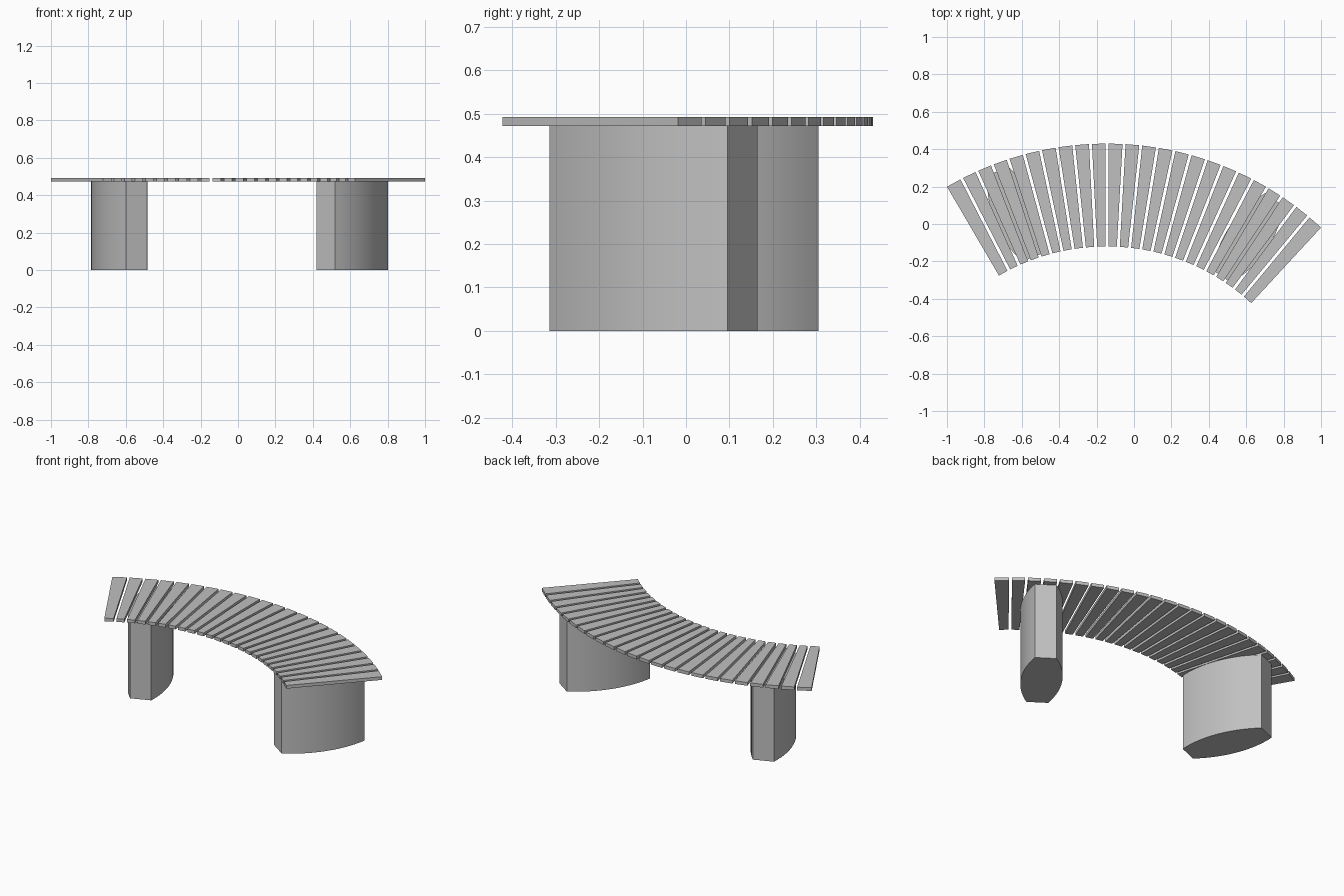
import bpy, bmesh
from math import sin, cos, radians, asin, sqrt
from mathutils import Vector

cube = bpy.data.objects.get("Cube")
if cube:
    bpy.data.objects.remove(cube, do_unlink=True)

grey = bpy.data.materials.new("plain_grey")
grey.use_nodes = True
colour = (0.53, 0.53, 0.53, 1)
grey.diffuse_color = colour
grey.node_tree.nodes["Principled BSDF"].inputs["Base Color"].default_value = colour

CENTRE = Vector((-0.147, -1.26))    # centre of the seat's arc
OUTER, INNER = 1.69, 1.14
SEAT_BOTTOM, SEAT_TOP = 0.472, 0.492
LEFT_END, RIGHT_END = -30.3, 42.74
SLATS, GAP = 24, 0.016


def prism(name, outline, bottom, top):
    """Extrude a flat outline straight up into a solid."""
    bm = bmesh.new()
    face = bm.faces.new([bm.verts.new((x, y, bottom)) for x, y in outline])
    grown = bmesh.ops.extrude_face_region(bm, geom=[face])
    bmesh.ops.translate(bm, vec=(0, 0, top - bottom),
                        verts=[v for v in grown["geom"] if isinstance(v, bmesh.types.BMVert)])
    bmesh.ops.recalc_face_normals(bm, faces=bm.faces)
    mesh = bpy.data.meshes.new(name)
    bm.to_mesh(mesh)
    bm.free()
    mesh.materials.append(grey)
    obj = bpy.data.objects.new(name, mesh)
    bpy.context.collection.objects.link(obj)
    return obj


def edge_point(radius, angle, inset):
    """Point at a radius, shifted sideways so that gaps keep a constant width."""
    out = Vector((sin(angle), cos(angle)))
    side = Vector((cos(angle), -sin(angle)))
    return CENTRE + out * radius + side * inset


# Seat slats: tapered boards fanned along the arc
pitch = (RIGHT_END - LEFT_END) / SLATS
for i in range(SLATS):
    a = radians(LEFT_END + i * pitch)
    b = radians(LEFT_END + (i + 1) * pitch)
    start = GAP / 2 if i > 0 else 0
    end = -GAP / 2 if i < SLATS - 1 else 0
    prism(f"seat_slat_{i + 1}",
          [edge_point(INNER, a, start), edge_point(OUTER, a, start),
           edge_point(OUTER, b, end), edge_point(INNER, b, end)],
          SEAT_BOTTOM, SEAT_TOP)


# Legs: blunt lens section with two bowed sides
def leg(name, x, y, angle, length=0.497, end_width=0.122, bulge=0.055, steps=14):
    half = length / 2
    radius = (half ** 2 + bulge ** 2) / (2 * bulge)
    spread = asin(half / radius)
    side = []
    for k in range(steps + 1):
        t = spread * (2 * k / steps - 1)
        side.append((end_width / 2 + radius * cos(t) - sqrt(radius ** 2 - half ** 2),
                     radius * sin(t)))
    section = side + [(-u, -v) for u, v in side]
    a = radians(angle)
    outline = [(x + u * cos(a) + v * sin(a), y - u * sin(a) + v * cos(a)) for u, v in section]
    obj = prism(name, outline, 0, SEAT_BOTTOM)
    bpy.ops.object.select_all(action="DESELECT")
    obj.select_set(True)
    bpy.context.view_layer.objects.active = obj
    bpy.ops.object.shade_smooth_by_angle(angle=radians(20))


leg("left_leg", 0.61, -0.075, 34.5)
leg("right_leg", -0.635, 0.052, -22)
